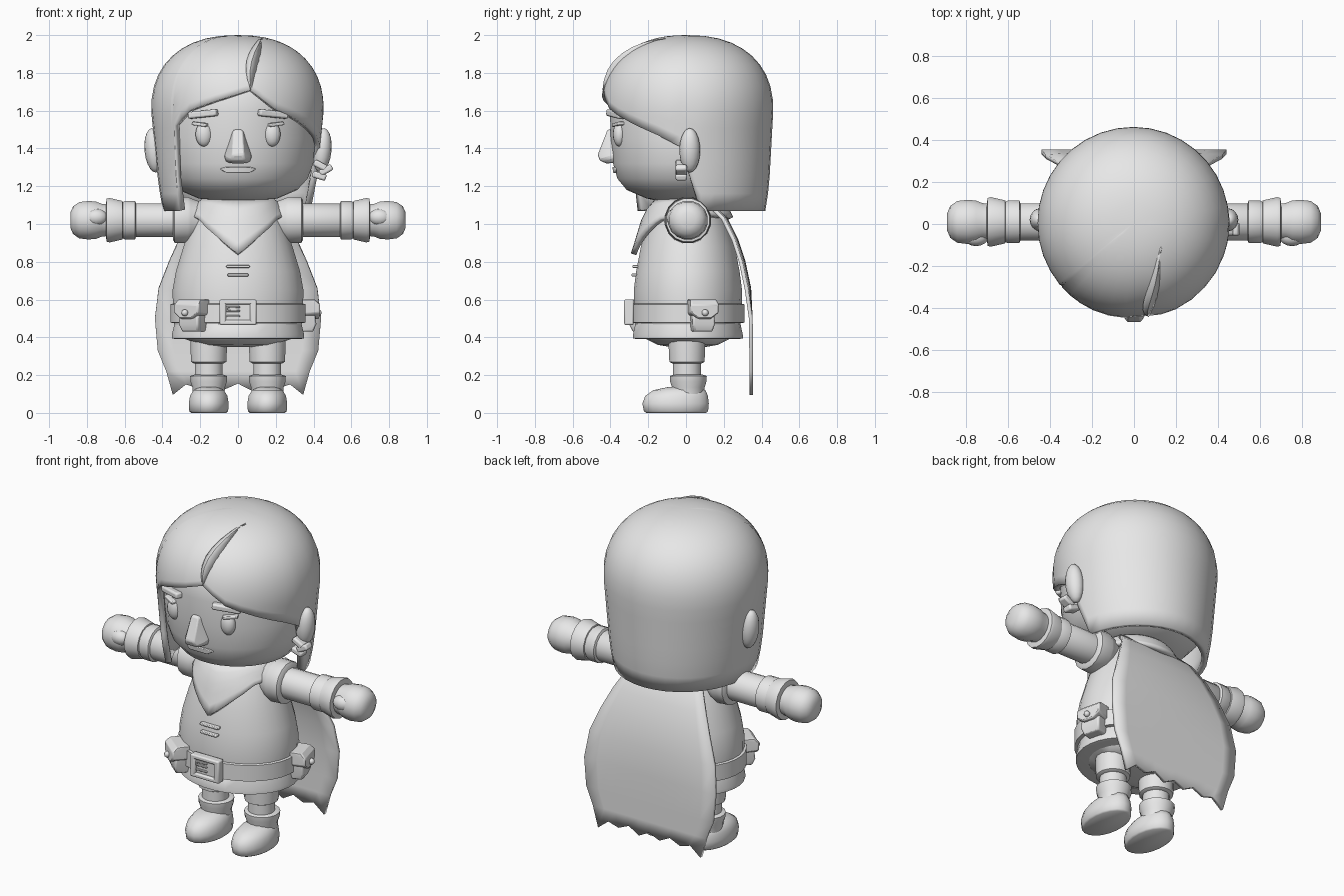
import bpy, bmesh, math
from mathutils import Vector, Matrix

if "Cube" in bpy.data.objects:
    bpy.data.objects.remove(bpy.data.objects["Cube"])

grey = bpy.data.materials.new("plain grey")
grey.diffuse_color = (0.8, 0.8, 0.8, 1)
grey.use_nodes = True
grey.node_tree.nodes["Principled BSDF"].inputs["Base Color"].default_value = grey.diffuse_color


def finish(name, bm, angle=35, bevel=0, thick=0, offset=0, subd=0):
    """Turn a bmesh into a shaded object with optional modifiers."""
    bmesh.ops.recalc_face_normals(bm, faces=bm.faces)
    me = bpy.data.meshes.new(name)
    bm.to_mesh(me)
    bm.free()
    me.materials.append(grey)
    ob = bpy.data.objects.new(name, me)
    bpy.context.collection.objects.link(ob)
    bpy.ops.object.select_all(action='DESELECT')
    ob.select_set(True)
    bpy.context.view_layer.objects.active = ob
    bpy.ops.object.shade_smooth_by_angle(angle=math.radians(angle))
    if thick:
        m = ob.modifiers.new("thickness", 'SOLIDIFY')
        m.thickness, m.offset = thick, offset
    if bevel:
        m = ob.modifiers.new("bevel", 'BEVEL')
        m.width, m.segments = bevel, 2
    if subd:
        ob.modifiers.new("smooth", 'SUBSURF').levels = subd
        ob.modifiers["smooth"].render_levels = subd
    return ob


def loft(name, rings, n=24, at=(0, 0, 0), side=0, angle=35):
    """Stack elliptical rings (height, rx, ry, cy); side=+-1 lays it along x."""
    bm = bmesh.new()
    loops = []
    for h, rx, ry, cy in rings:
        loop = []
        for i in range(n):
            a = 2 * math.pi * (i + .5) / n
            p = Vector((rx * math.cos(a), cy + ry * math.sin(a), h))
            if side:
                p = Vector((side * p.z, p.y, p.x))
            loop.append(bm.verts.new(p + Vector(at)))
        loops.append(loop)
    for a, b in zip(loops, loops[1:]):
        for i in range(n):
            bm.faces.new((a[i], a[(i + 1) % n], b[(i + 1) % n], b[i]))
    bm.faces.new(loops[0])
    bm.faces.new(loops[-1])
    return finish(name, bm, angle)


def ball(name, c, r, rot=0, seg=16):
    bm = bmesh.new()
    m = Matrix.Translation(c) @ Matrix.Rotation(rot, 4, 'Y') @ Matrix.Diagonal((*r, 1))
    bmesh.ops.create_uvsphere(bm, u_segments=seg, v_segments=10, radius=1, matrix=m)
    return finish(name, bm, 60)


def box(name, c, size, bevel=.008, ry=0, rz=0):
    bm = bmesh.new()
    m = (Matrix.Translation(c) @ Matrix.Rotation(rz, 4, 'Z') @ Matrix.Rotation(ry, 4, 'Y')
         @ Matrix.Diagonal((*size, 1)))
    bmesh.ops.create_cube(bm, size=1, matrix=m)
    return finish(name, bm, bevel=bevel)


def hull(name, pts, bevel=0):
    bm = bmesh.new()
    for p in pts:
        bm.verts.new(p)
    bmesh.ops.convex_hull(bm, input=bm.verts)
    return finish(name, bm, 40, bevel)


def lerp(table, x):
    for (a, u), (b, v) in zip(table, table[1:]):
        if x <= b:
            return u + (v - u) * (x - a) / (b - a)
    return table[-1][1]


def sheet(name, grid, closed=False, **kw):
    bm = bmesh.new()
    vs = [[bm.verts.new(p) for p in col] for col in grid]
    pairs = list(zip(vs, vs[1:])) + ([(vs[-1], vs[0])] if closed else [])
    for a, b in pairs:
        for j in range(len(a) - 1):
            bm.faces.new((a[j], b[j], b[j + 1], a[j + 1]))
    bmesh.ops.remove_doubles(bm, verts=bm.verts, dist=1e-5)
    return finish(name, bm, **kw)


# Head and neck
loft("head", [(1.125, .13, .13, -.03), (1.135, .21, .21, 0), (1.18, .315, .315, 0), (1.24, .37, .365, 0),
              (1.32, .40, .388, 0), (1.45, .412, .40, 0), (1.6, .405, .405, 0), (1.75, .39, .39, 0),
              (1.86, .28, .28, 0), (1.9, .1, .1, 0)], 32, angle=50)
loft("neck", [(1.0, .16, .14, 0), (1.16, .14, .14, 0)])


# Hair: a dome whose lower edge follows the hairline (angle from the front, height)
def hair_radius(z):
    if z > 1.6:
        return .457 * max(0, 1 - ((z - 1.6) / .4) ** 2.3) ** (1 / 2.3)
    return lerp([(1.07, .415), (1.2, .435), (1.6, .457)], z)


def hair_point(deg, z, out=0):
    r, a = hair_radius(z) + out, math.radians(deg)
    squeeze = 1 - .05 * max(0, 1.6 - z) / .5
    return Vector((r * math.sin(a) * squeeze - .003, r * -math.cos(a) + .005, z))


hairline = [(-180, 1.07), (-51, 1.07), (-50, 1.25), (-48, 1.52), (-34, 1.60), (-15, 1.65), (9, 1.71),
            (26, 1.61), (48, 1.54), (70, 1.47), (85, 1.41), (92, 1.25), (100, 1.07), (180, 1.07)]
angles = sorted({d for d, _ in hairline[1:]} | set(range(-170, -55, 10)) | set(range(110, 180, 10))
                | {-41, -25, -5, 17, 37, 59, 78})
grid = []
for d in angles:
    low = lerp(hairline, d)
    grid.append([hair_point(d, low + (2 - low) * math.sin(j / 16 * math.pi / 2)) for j in range(17)])
sheet("hair", grid, True, thick=.035, offset=-1, angle=50)

# Raised leaf-shaped parting
leaf = []
for j in range(9):
    t = j / 8
    z = 1.71 + .27 * math.sin(t * math.pi / 2)
    mid, w = 9 + 40 * t ** 2.5, 5.5 * math.sin(math.pi * t)
    leaf.append([hair_point(mid - w, z, .004), hair_point(mid - w * .3, z, .004 + .018 * math.sin(math.pi * t)),
                 hair_point(mid + w, z, -.004)])
sheet("hair_parting", leaf, thick=.006)

# Face
for s in (-1, 1):
    ball("eye", (s * .18, -.352, 1.475), (.045, .035, .065))
    box("eyelash", (s * .2, -.358, 1.528), (.085, .04, .018), .005, s * -.12, s * .45)
    box("eyebrow", (s * .185, -.372, 1.582), (.165, .045, .036), .01, s * .1, s * .42)
    ball("ear", (s * .445, .02, 1.39), (.05, .055, .118), s * .1)
hull("nose", [(s * x, y, z) for s in (-1, 1) for x, y, z in
              ((.022, -.415, 1.5), (.03, -.38, 1.5), (.075, -.37, 1.36), (.06, -.37, 1.325), (.07, -.41, 1.35),
               (.03, -.468, 1.365), (.04, -.455, 1.335), (.035, -.42, 1.32))], .01)
hull("mouth", [(s * x, y, z) for s in (-1, 1) for x, y, z in
               ((.1, -.365, 1.292), (.06, -.39, 1.303), (.06, -.385, 1.27), (.06, -.34, 1.303),
                (.05, -.34, 1.27))], .004)
# Ear jewellery on one side
for x, z, r in ((.435, 1.31, .5), (.465, 1.285, -.5), (.43, 1.255, .3)):
    box("earring", (x, -.025, z), (.075, .06, .035), .01, r)

# Torso, tunic hem and belt
loft("torso", [(.42, .33, .27, .01), (.5, .345, .285, .01), (.65, .348, .288, .01), (.75, .33, .275, .01),
               (.88, .29, .25, .01), (1.0, .25, .21, .01), (1.1, .2, .16, .01), (1.13, .13, .12, .01)], 32)
loft("tunic_hem", [(.39, .33, .27, .01), (.395, .352, .292, .01), (.415, .352, .292, .01),
                   (.47, .338, .28, .01), (.48, .32, .27, .01)], 32)
loft("hips", [(.35, .1, .1, .01), (.36, .2, .16, .01), (.39, .28, .22, .01), (.42, .3, .24, .01)])
loft("belt", [(.475, .34, .28, .01), (.478, .36, .3, .01), (.575, .36, .3, .01), (.58, .34, .28, .01)], 32)

# Buckle: frame, recess plate and prong
box("buckle_plate", (0, -.295, .533), (.15, .03, .1), .004)
for s in (-1, 1):
    box("buckle_side", (s * .08, -.302, .533), (.034, .05, .136), .008)
    box("buckle_bar", (0, -.302, .533 + s * .055), (.18, .05, .026), .008)
for z in (.512, .54, .56):
    box("buckle_prong", (-.025, -.312, z), (.07, .016, .01), .003)
box("buckle_prong_end", (-.058, -.312, .55), (.01, .016, .03), .003)

# Belt pouches, made of bag, flap and stud, placed by angle around the belt
for deg, w in ((-40, .15), (104, .14)):
    a = math.radians(deg)
    out, along = Vector((math.sin(a), -math.cos(a), 0)), Vector((math.cos(a), math.sin(a), 0))
    base = Vector((.35 * out.x, .01 + .29 * out.y, 0))

    def pouch(pts):
        return [base + along * (s * x * w) + out * y + Vector((0, 0, z)) for s in (-1, 1) for x, y, z in pts]
    hull("pouch_bag", pouch([(.42, -.03, .55), (.42, .055, .55), (.45, .065, .47), (.36, .05, .43),
                             (.36, -.03, .43)]), .01)
    hull("pouch_flap", pouch([(.5, -.03, .6), (.5, .055, .6), (.55, .08, .575), (.55, .08, .53),
                              (.2, .085, .495), (.5, -.03, .52)]), .008)
    ball("pouch_stud", base + out * .088 + Vector((0, 0, .53)), (.018, .018, .018), seg=10)

# Collar: a band with a V point in front
drop = [(0, .84), (25, .94), (50, 1.02), (90, 1.05), (180, 1.03)]
collar = []
for i in range(48):
    d = i * 7.5 if i <= 24 else i * 7.5 - 360
    low, a = lerp(drop, abs(d)), math.radians(d)
    col = []
    for j in range(6):
        z = low + (1.125 - low) * j / 5
        rx = lerp([(.8, .33), (.9, .295), (1.02, .255), (1.1, .21), (1.13, .17)], z)
        col.append((rx * math.sin(a), .01 - rx * .91 * math.cos(a), z))
    collar.append(col)
sheet("collar", collar, True, thick=.03, offset=0)
for z, w in ((.775, .125), (.73, .11)):
    box("tunic_lace", (0, -.268 - (.775 - z) * .15, z), (w, .03, .014), .004)

# Cape: flat sheet with a ragged hem (height, half width, depth)
rows = [(1.09, .22, .15), (1.03, .25, .21), (.92, .31, .265), (.8, .365, .305), (.66, .42, .335),
        (.5, .44, .343), (.33, .425, .345), (.22, .38, .345), (.13, .345, .345)]
hem = (-.035, .02, .0, .03, -.005, .025, -.01, .03, .0, .02, -.035)
cape = []
for i in range(11):
    u = i / 5 - 1
    cape.append([(u * w, y - .015 * u * u * (z > .6), z + (hem[i] if k == 8 else 0))
                 for k, (z, w, y) in enumerate(rows)])
sheet("cape", cape, thick=.02, angle=40)

# Arms and legs, mirrored
for s in (-1, 1):
    at = (0, .01, 1.02)
    loft("shoulder_cuff", [(x, r, r, 0) for x, r in
                           ((.2, .1), (.25, .118), (.265, .125), (.335, .122), (.345, .105))], 16, at, s)
    loft("sleeve", [(x, r, r, 0) for x, r in ((.3, .09), (.545, .09), (.56, .08))], 16, at, s)
    loft("wrist_band", [(x, r, r, 0) for x, r in
                        ((.535, .08), (.545, .103), (.6, .103), (.615, .094), (.64, .09))], 16, at, s)
    loft("glove_cuff", [(x, r, r, 0) for x, r in
                        ((.605, .08), (.612, .104), (.68, .12), (.695, .116), (.7, .085))], 16, at, s)
    loft("hand", [(x, r, r * 1.03, 0) for x, r in
                  ((.68, .085), (.72, .088), (.75, .1), (.79, .104), (.84, .098), (.873, .075), (.888, .04))],
         16, at, s, 50)
    ball("thumb", (s * .75, -.06, 1.035), (.06, .045, .045))
    leg = (s * .155, 0, 0)
    loft("trouser_leg", [(z, r, r, .005) for z, r in
                         ((.262, .08), (.27, .095), (.33, .098), (.42, .1))], 16, leg)
    loft("shin", [(.15, .075, .075, .005), (.3, .075, .075, .005)], 16, leg)
    loft("boot_cuff", [(z, r, r, .012) for z, r in
                       ((.1, .085), (.135, .088), (.165, .098), (.195, .1), (.202, .08))], 16, leg)
    loft("foot", [(0, .095, .16, -.052), (.008, .104, .172, -.053), (.05, .107, .178, -.055),
                  (.09, .1, .168, -.05), (.12, .082, .14, -.035), (.137, .05, .085, -.01)], 20, leg, angle=50)
